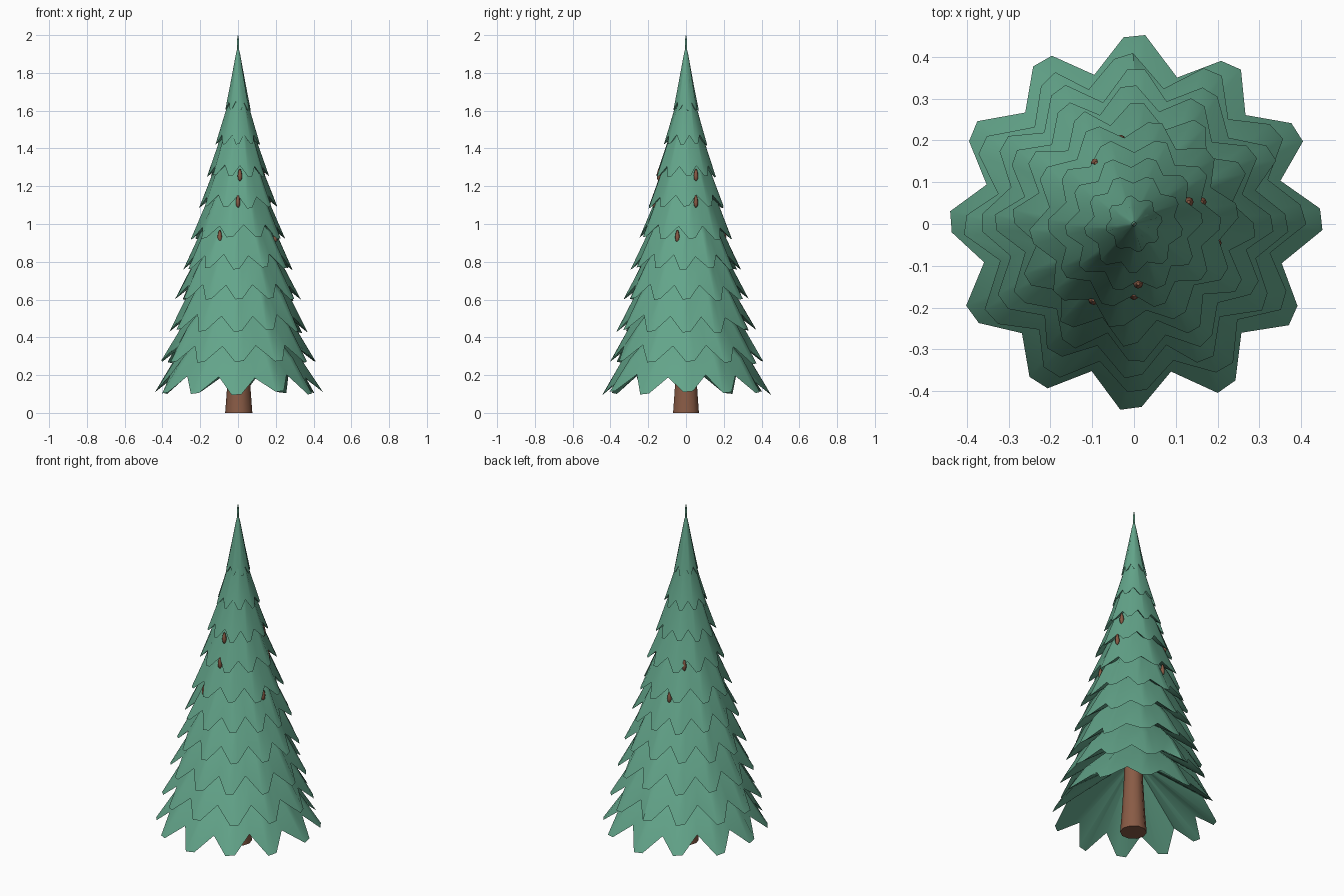
import bpy
import bmesh
import random
from math import sin, cos, radians, pi

random.seed(4)
if "Cube" in bpy.data.objects:
    bpy.data.objects.remove(bpy.data.objects["Cube"], do_unlink=True)


def make_material(name, rgb):
    mat = bpy.data.materials.new(name)
    mat.use_nodes = True
    mat.diffuse_color = (*rgb, 1)
    bsdf = mat.node_tree.nodes["Principled BSDF"]
    bsdf.inputs["Base Color"].default_value = (*rgb, 1)
    bsdf.inputs["Roughness"].default_value = 0.9
    return mat


green = make_material("needle green", (0.125, 0.375, 0.255))
brown = make_material("bark brown", (0.25, 0.105, 0.06))


def loft(name, rings, mat, caps=False, sharp=40):
    """Skin a stack of equal-length rings of points, lowest ring first."""
    bm = bmesh.new()
    rows = [[bm.verts.new(p) for p in ring] for ring in rings]
    n = len(rows[0])
    for low, high in zip(rows, rows[1:]):
        for i in range(n):
            j = (i + 1) % n
            bm.faces.new((low[i], low[j], high[j], high[i]))
    if caps:
        bm.faces.new(rows[0][::-1])
        bm.faces.new(rows[-1])
    mesh = bpy.data.meshes.new(name)
    bm.to_mesh(mesh)
    bm.free()
    mesh.materials.append(mat)
    obj = bpy.data.objects.new(name, mesh)
    bpy.context.collection.objects.link(obj)
    bpy.ops.object.select_all(action="DESELECT")
    obj.select_set(True)
    bpy.context.view_layer.objects.active = obj
    bpy.ops.object.shade_smooth_by_angle(angle=radians(sharp))


def circle(radius, z, n, cx=0, cy=0):
    return [(cx + radius * cos(2 * pi * i / n), cy + radius * sin(2 * pi * i / n), z)
            for i in range(n)]


def skirt(name, z, radius, lobes, phase, drop, upper):
    """Star-edged skirt of branches; upper lists (radius, z, fold) of inner rings."""
    rim, angles, is_tip = [], [], []
    step = 2 * pi / lobes
    for k in range(lobes):
        centre = radians(phase) + k * step
        tilt = random.uniform(-0.03, 0.03)
        lift = random.uniform(-0.1, 0.15) * drop
        # each lobe has a blunt two-point tip and one notch
        for offset, r, h in ((-0.11, 1, 0), (0.11, 0.99, 0.06), (0.5, 0.825, 1)):
            a = centre + offset * step + tilt
            r *= radius * random.uniform(0.985, 1.015)
            rim.append((r * cos(a), r * sin(a), z + drop * h + lift))
            angles.append(centre + offset * step)
            is_tip.append(h < 0.5)
    # shallow underside running in from the rim
    inner_z = z + 0.72 * radius
    rings = [[(0.1 * radius * cos(a), 0.1 * radius * sin(a), inner_z) for a in angles], rim]
    for r, h, fold in upper:
        ring = []
        for a, tip in zip(angles, is_tip):
            rr = r * (1 + (fold if tip else -fold) + random.uniform(-fold, fold) * 0.4)
            ring.append((rr * cos(a), rr * sin(a), h))
        rings.append(ring)
    loft(name, rings, green)


# Trunk with a slightly flared foot
loft("trunk", [circle(r, z, 10, 0.004) for r, z in
               ((0.072, 0), (0.063, 0.12), (0.053, 0.3), (0.042, 0.6))],
     brown, caps=True)

# Branch tiers: height of tips, radius, lobe count, angle of first lobe
tiers = [(0.10, 0.447, 12, -90), (0.26, 0.407, 12, -88), (0.43, 0.368, 12, -91),
         (0.595, 0.33, 12, -89), (0.76, 0.29, 12, -92), (0.92, 0.25, 10, -101),
         (1.085, 0.207, 10, -72), (1.25, 0.163, 10, -68), (1.42, 0.118, 9, -90),
         (1.60, 0.068, 8, -80)]

for i, (z, radius, lobes, phase) in enumerate(tiers):
    drop = 0.035 + 0.125 * radius
    if i + 1 < len(tiers):
        nz, nr = tiers[i + 1][:2]
        upper = [(0.77 * nr, nz + 0.03, 0.05), (0.45 * nr, nz + 0.18, 0.01)]
    else:
        # Crown tier tapers into the leader shoot
        upper = [(0.039, 1.74, 0.06), (0.011, 1.9, 0.02), (0.005, 1.925, 0),
                 (0.006, 1.97, 0), (0.001, 2.0, 0)]
    skirt(f"branch_tier_{i + 1}", z, radius, lobes, phase, drop, upper)

# Pine cones hanging in notches: angle, distance from the axis, height
cones = [(-86, 0.143, 1.26), (22, 0.141, 1.26),
         (-90, 0.170, 1.12), (18, 0.170, 1.12), (122, 0.172, 1.12),
         (-118, 0.206, 0.935), (-13, 0.203, 0.935), (99, 0.204, 0.935)]
cone_profile = ((0.003, -0.033), (0.010, -0.022), (0.012, -0.004),
                (0.009, 0.016), (0.004, 0.032))
for i, (angle, dist, z) in enumerate(cones):
    cx, cy = dist * cos(radians(angle)), dist * sin(radians(angle))
    loft(f"pine_cone_{i + 1}", [circle(r, z + h, 8, cx, cy) for r, h in cone_profile],
         brown, caps=True, sharp=60)
